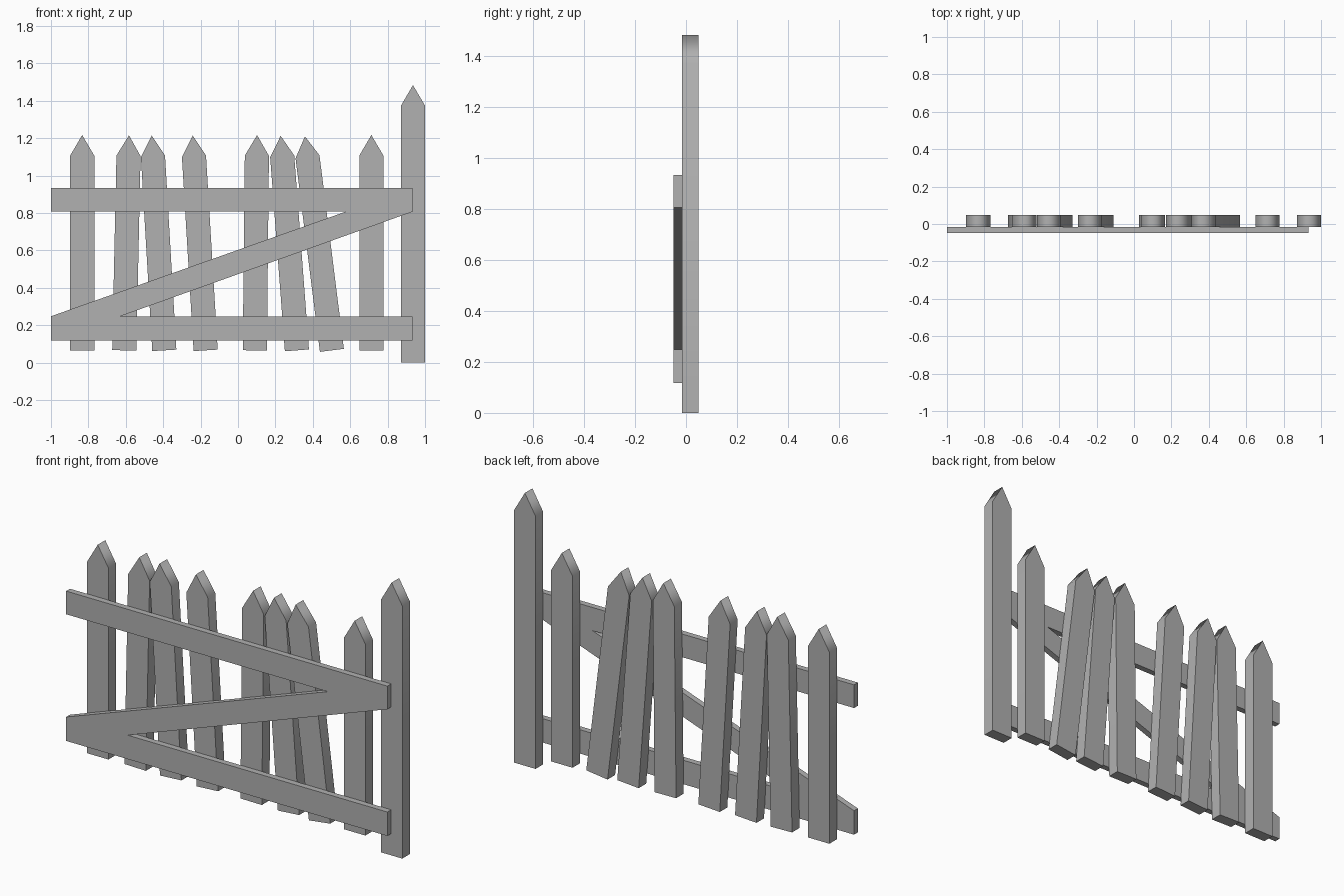
import bpy, bmesh
from math import hypot

if "Cube" in bpy.data.objects:
    bpy.data.objects.remove(bpy.data.objects["Cube"])

BACK, SPLIT, FRONT = 0.049, -0.016, -0.049
HALF, POINT = 0.0645, 0.11

grey = bpy.data.materials.new("dark_grey")
grey.diffuse_color = (0.44, 0.44, 0.44, 1)
grey.use_nodes = True
grey.node_tree.nodes["Principled BSDF"].inputs["Base Color"].default_value = grey.diffuse_color


def prism(name, outline, y0, y1, soft=False):
    """Extrude an x-z outline from y0 (front) to y1 (back)."""
    bm = bmesh.new()
    face = bm.faces.new([bm.verts.new((x, y0, z)) for x, z in outline])
    ext = bmesh.ops.extrude_face_region(bm, geom=[face])
    new = [v for v in ext["geom"] if isinstance(v, bmesh.types.BMVert)]
    bmesh.ops.translate(bm, verts=new, vec=(0, y1 - y0, 0))
    bmesh.ops.recalc_face_normals(bm, faces=bm.faces)
    if soft:
        # sides and tip shade as one band; front, back and foot stay sharp
        for f in bm.faces:
            f.smooth = True
        for e in bm.edges:
            a, b = (v.co for v in e.verts)
            across = abs(a.y - b.y) > 0.01
            e.smooth = across and a.z > 0.5
    mesh = bpy.data.meshes.new(name)
    bm.to_mesh(mesh)
    bm.free()
    mesh.materials.append(grey)
    ob = bpy.data.objects.new(name, mesh)
    bpy.context.collection.objects.link(ob)
    return ob


def picket(name, foot, tip):
    """Pointed board running from foot centre to tip in the x-z plane."""
    dx, dz = tip[0] - foot[0], tip[1] - foot[1]
    length = hypot(dx, dz)
    ux, uz = dx / length, dz / length
    shape = [(-HALF, 0), (HALF, 0), (HALF, length - POINT),
             (0, length), (-HALF, length - POINT)]
    outline = [(foot[0] + a * uz + b * ux, foot[1] - a * ux + b * uz)
               for a, b in shape]
    prism(name, outline, SPLIT, BACK, soft=True)


# tall gate post
picket("post", (0.9355, 0), (0.9355, 1.484))

# pickets: foot x, tip x
for i, (foot, tip) in enumerate([(-0.833, -0.833), (-0.608, -0.583),
                                 (-0.394, -0.461), (-0.173, -0.242),
                                 (0.09, 0.102), (0.315, 0.228),
                                 (0.502, 0.358), (0.713, 0.713)]):
    lean = abs(tip - foot)
    picket(f"picket_{i + 1}", (foot, 0.066), (tip, 1.217 - 0.05 * lean))

# front rails and diagonal brace
for name, z0, z1 in [("lower_rail", 0.118, 0.248), ("upper_rail", 0.807, 0.933)]:
    prism(name, [(-1, z0), (0.933, z0), (0.933, z1), (-1, z1)], FRONT, SPLIT)
prism("diagonal_brace", [(-1, 0.248), (-0.63, 0.248), (0.933, 0.807), (0.575, 0.807)],
      FRONT, SPLIT)
